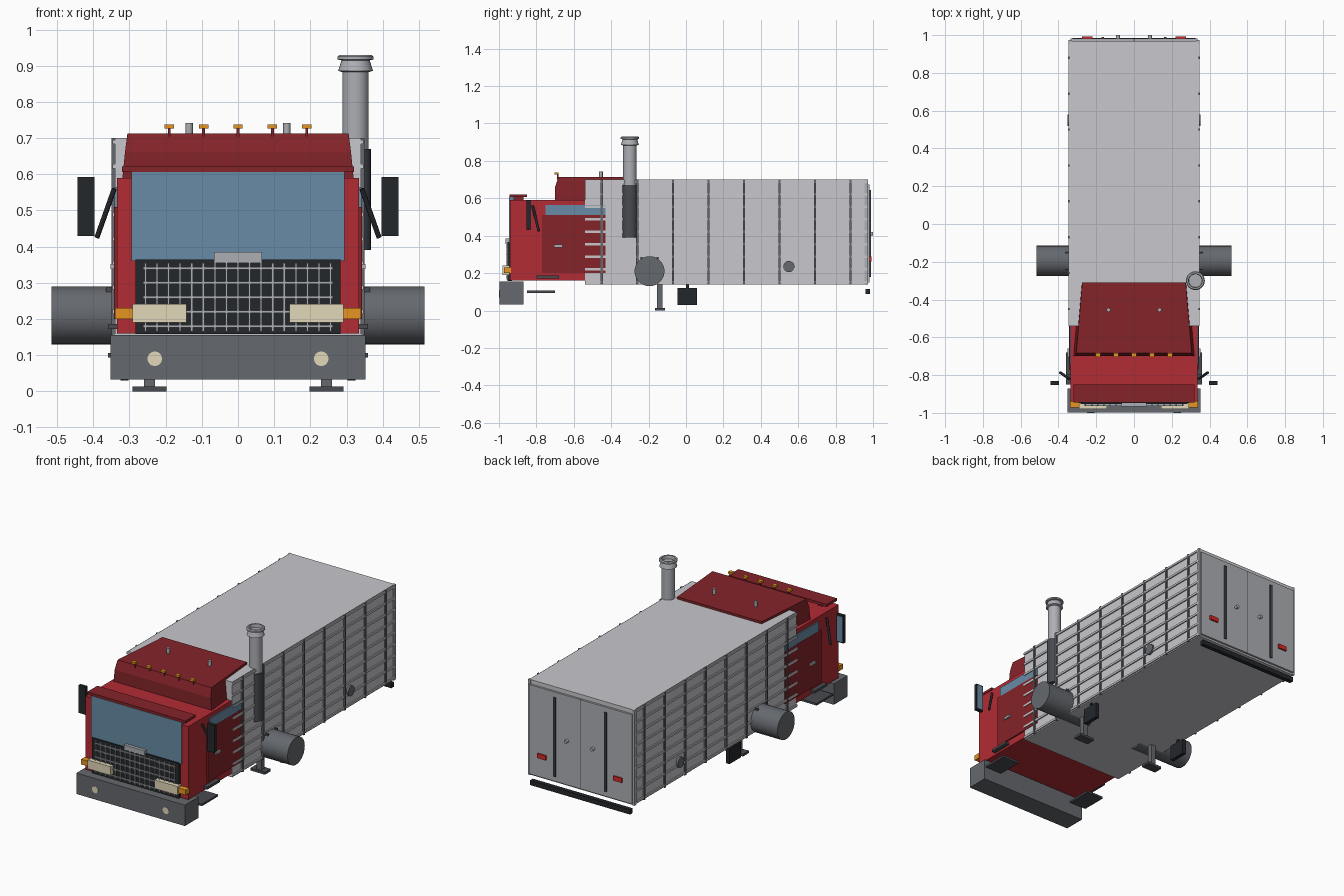
import bpy, bmesh, math
from mathutils import Matrix, Vector

if "Cube" in bpy.data.objects:
    bpy.data.objects.remove(bpy.data.objects["Cube"])


def material(name, r, g, b):
    m = bpy.data.materials.new(name)
    m.diffuse_color = (r, g, b, 1)
    m.use_nodes = True
    m.node_tree.nodes["Principled BSDF"].inputs["Base Color"].default_value = m.diffuse_color
    return m


RED = material("red paint", 0.45, 0.025, 0.035)
DARK_RED = material("dark red paint", 0.23, 0.017, 0.022)
LIGHT = material("light grey", 0.58, 0.58, 0.61)
METAL = material("bright metal", 0.42, 0.43, 0.46)
GREY = material("dark grey", 0.13, 0.14, 0.155)
DARK = material("charcoal", 0.065, 0.07, 0.08)
BLACK = material("black", 0.017, 0.02, 0.024)
GLASS = material("glass", 0.14, 0.26, 0.38)
CREAM = material("lamp cream", 0.75, 0.68, 0.48)
ORANGE = material("lamp orange", 0.8, 0.3, 0.015)
TAIL = material("lamp red", 0.7, 0.02, 0.02)


def finish(name, bm, mat):
    bmesh.ops.recalc_face_normals(bm, faces=bm.faces)
    me = bpy.data.meshes.new(name)
    bm.to_mesh(me)
    bm.free()
    me.materials.append(mat)
    ob = bpy.data.objects.new(name, me)
    bpy.context.collection.objects.link(ob)
    return ob


def boxes(name, mat, *specs, mirror=False):
    """Each spec is (x0, x1, y0, y1, z0, z1); mirror adds the other side."""
    bm = bmesh.new()
    for x0, x1, y0, y1, z0, z1 in specs:
        for s in ((1, -1) if mirror else (1,)):
            m = (Matrix.Translation((s * (x0 + x1) / 2, (y0 + y1) / 2, (z0 + z1) / 2))
                 @ Matrix.Diagonal((x1 - x0, y1 - y0, z1 - z0, 1)))
            bmesh.ops.create_cube(bm, size=1, matrix=m)
    return finish(name, bm, mat)


def rod(name, mat, a, b, r, r2=None, sides=32, mirror=False):
    """Cylinder or cone between two points."""
    bm = bmesh.new()
    for s in ((1, -1) if mirror else (1,)):
        p, q = Vector((s * a[0], a[1], a[2])), Vector((s * b[0], b[1], b[2]))
        d = q - p
        m = Matrix.Translation((p + q) / 2) @ d.to_track_quat('Z', 'Y').to_matrix().to_4x4()
        bmesh.ops.create_cone(bm, cap_ends=True, segments=sides, radius1=r,
                              radius2=r if r2 is None else r2, depth=d.length, matrix=m)
    return smooth(finish(name, bm, mat))


def smooth(ob):
    bpy.ops.object.select_all(action='DESELECT')
    ob.select_set(True)
    bpy.context.view_layer.objects.active = ob
    bpy.ops.object.shade_smooth_by_angle(angle=math.radians(35))
    return ob


def lathe(name, mat, x, y, profile, sides=32):
    """Revolve (radius, z) points about a vertical axis."""
    bm = bmesh.new()
    vs = [bm.verts.new((x + r, y, z)) for r, z in profile]
    es = [bm.edges.new(p) for p in zip(vs, vs[1:])]
    bmesh.ops.spin(bm, geom=vs + es, cent=(x, y, 0), axis=(0, 0, 1),
                   angle=2 * math.pi, steps=sides, use_duplicate=False)
    bmesh.ops.remove_doubles(bm, verts=bm.verts, dist=1e-4)
    return smooth(finish(name, bm, mat))


# Cargo box with slatted sides
boxes("cargo_box", LIGHT, (-0.34, 0.34, -0.54, 0.97, 0.14, 0.70))
slats = [0.153 + 0.067 * i for i in range(9)]
boxes("side_slats", LIGHT, *[(0.335, 0.347, -0.54, 0.97, z - 0.006, z + 0.006) for z in slats], mirror=True)
posts = [-0.45 + 0.19 * i for i in range(8)]
boxes("side_posts", GREY, *[(0.335, 0.349, y - 0.006, y + 0.006, 0.14, 0.70) for y in posts], mirror=True)
boxes("corner_posts", METAL, (0.33, 0.346, 0.955, 0.974, 0.14, 0.70), mirror=True)
rod("side_hatch", GREY, (0.33, 0.55, 0.235), (0.353, 0.55, 0.235), 0.03, mirror=True)

# Rear doors and fittings
boxes("rear_doors", METAL, (0.0015, 0.335, 0.965, 0.982, 0.15, 0.675), mirror=True)
boxes("door_seam", DARK, (-0.002, 0.002, 0.965, 0.9815, 0.15, 0.675))
boxes("lock_bars", DARK, (0.158, 0.172, 0.975, 0.99, 0.18, 0.645), mirror=True)
rod("door_handles", METAL, (0.085, 0.975, 0.41), (0.085, 1.0, 0.41), 0.01, sides=16, mirror=True)
boxes("tail_lamps", TAIL, (0.22, 0.275, 0.975, 0.992, 0.262, 0.288), mirror=True)
boxes("rear_bumper", BLACK, (-0.325, 0.325, 0.96, 0.985, 0.087, 0.115))

# Cab shell
boxes("cab_body", RED, (-0.335, 0.335, -0.94, -0.43, 0.16, 0.59))
boxes("doors", DARK_RED, (0.32, 0.343, -0.77, -0.43, 0.20, 0.51), mirror=True)
boxes("side_windows", GLASS, (0.32, 0.342, -0.75, -0.43, 0.51, 0.565), mirror=True)
boxes("cab_door_handles", METAL, (0.335, 0.352, -0.705, -0.66, 0.338, 0.352), mirror=True)
boxes("windshield", GLASS, (-0.295, 0.295, -0.947, -0.92, 0.36, 0.606))
boxes("sun_visor", DARK_RED, (-0.32, 0.32, -0.945, -0.85, 0.606, 0.621))
boxes("visor_mounts", DARK_RED, (0.25, 0.28, -0.93, -0.87, 0.585, 0.61), mirror=True)

# Roof fairing: a tapered profile, narrower towards the rear
bm = bmesh.new()
profile = [(-0.70, 0.585), (-0.70, 0.66), (-0.683, 0.713), (-0.31, 0.713), (-0.31, 0.69), (-0.54, 0.585)]
rings = []
for s in (-1, 1):
    ring = []
    for y, z in profile:
        w = 0.32 - (z - 0.585) * 0.10 - (y + 0.70) * 0.085
        ring.append(bm.verts.new((s * w, y, z)))
    rings.append(ring)
    bm.faces.new(ring)
for i in range(len(profile)):
    j = (i + 1) % len(profile)
    bm.faces.new((rings[0][i], rings[0][j], rings[1][j], rings[1][i]))
finish("roof_fairing", bm, DARK_RED)
boxes("roof_marker_lamps", ORANGE,
      *[(x - 0.013, x + 0.013, -0.703, -0.682, 0.726, 0.738) for x in (-0.19, -0.095, 0, 0.095, 0.19)])
boxes("marker_lamp_stems", DARK_RED,
      *[(x - 0.004, x + 0.004, -0.69, -0.682, 0.70, 0.728) for x in (-0.19, -0.095, 0, 0.095, 0.19)])
rod("roof_studs", METAL, (0.135, -0.455, 0.70), (0.135, -0.455, 0.742), 0.01, sides=16, mirror=True)

# Grille and front lamps
boxes("grille_panel", BLACK, (-0.283, 0.283, -0.954, -0.93, 0.158, 0.365))
bars = [(x - 0.003, x + 0.003, -0.961, -0.95, 0.165, 0.355) for x in [-0.256 + 0.032 * i for i in range(17)]]
bars += [(-0.262, 0.262, -0.963, -0.95, z - 0.003, z + 0.003) for z in (0.18, 0.22, 0.26, 0.30, 0.34)]
boxes("grille_bars", METAL, *bars)
boxes("grille_plate", METAL, (-0.067, 0.067, -0.965, -0.94, 0.355, 0.385))
boxes("headlamps", CREAM, (0.143, 0.292, -0.98, -0.945, 0.19, 0.241), mirror=True)
boxes("corner_lamps", ORANGE, (0.285, 0.34, -0.972, -0.935, 0.20, 0.23), mirror=True)

# Front bumper and steps
boxes("front_bumper", GREY, (-0.353, 0.353, -0.998, -0.87, 0.032, 0.155))
rod("fog_lamps", CREAM, (0.23, -0.98, 0.09), (0.23, -1.0, 0.09), 0.02, mirror=True)
boxes("lower_steps", DARK, (0.25, 0.36, -0.85, -0.70, 0.094, 0.106), mirror=True)
boxes("upper_steps", DARK, (0.31, 0.36, -0.80, -0.68, 0.172, 0.186), mirror=True)

# Mirrors
boxes("mirror_housings", BLACK, (0.396, 0.443, -0.852, -0.832, 0.43, 0.592), mirror=True)
boxes("mirror_glass", GLASS, (0.401, 0.438, -0.84, -0.83, 0.437, 0.585), mirror=True)
rod("mirror_arms", BLACK, (0.342, -0.82, 0.56), (0.39, -0.787, 0.425), 0.007, sides=12, mirror=True)

# Exhaust stack
lathe("exhaust_stack", METAL, 0.325, -0.30,
      [(0, 0.40), (0.036, 0.40), (0.036, 0.882), (0.048, 0.886), (0.039, 0.915), (0.05, 0.917),
       (0.05, 0.925), (0.045, 0.93), (0.037, 0.93), (0.035, 0.91), (0, 0.91)])
lathe("exhaust_shield", DARK, 0.325, -0.30, [(0, 0.39), (0.042, 0.39), (0.042, 0.67), (0, 0.67)])

# Cross-mounted tanks and their brackets
rod("tanks", GREY, (0.175, -0.195, 0.21), (0.515, -0.195, 0.21), 0.08, sides=48, mirror=True)
boxes("tank_brackets", DARK, (0.335, 0.365, -0.242, -0.232, 0.272, 0.287),
      (0.335, 0.365, -0.158, -0.148, 0.272, 0.287), mirror=True)

# Landing legs and mud flaps
boxes("landing_legs", GREY, (0.23, 0.26, -0.155, -0.125, 0.01, 0.16), mirror=True)
boxes("landing_feet", DARK, (0.197, 0.292, -0.167, -0.113, 0, 0.014), mirror=True)
boxes("mud_flaps", BLACK, (0.303, 0.325, -0.045, 0.06, 0.03, 0.12), mirror=True)
boxes("mud_flap_hangers", BLACK, (0.309, 0.319, 0.0, 0.015, 0.11, 0.15), mirror=True)
